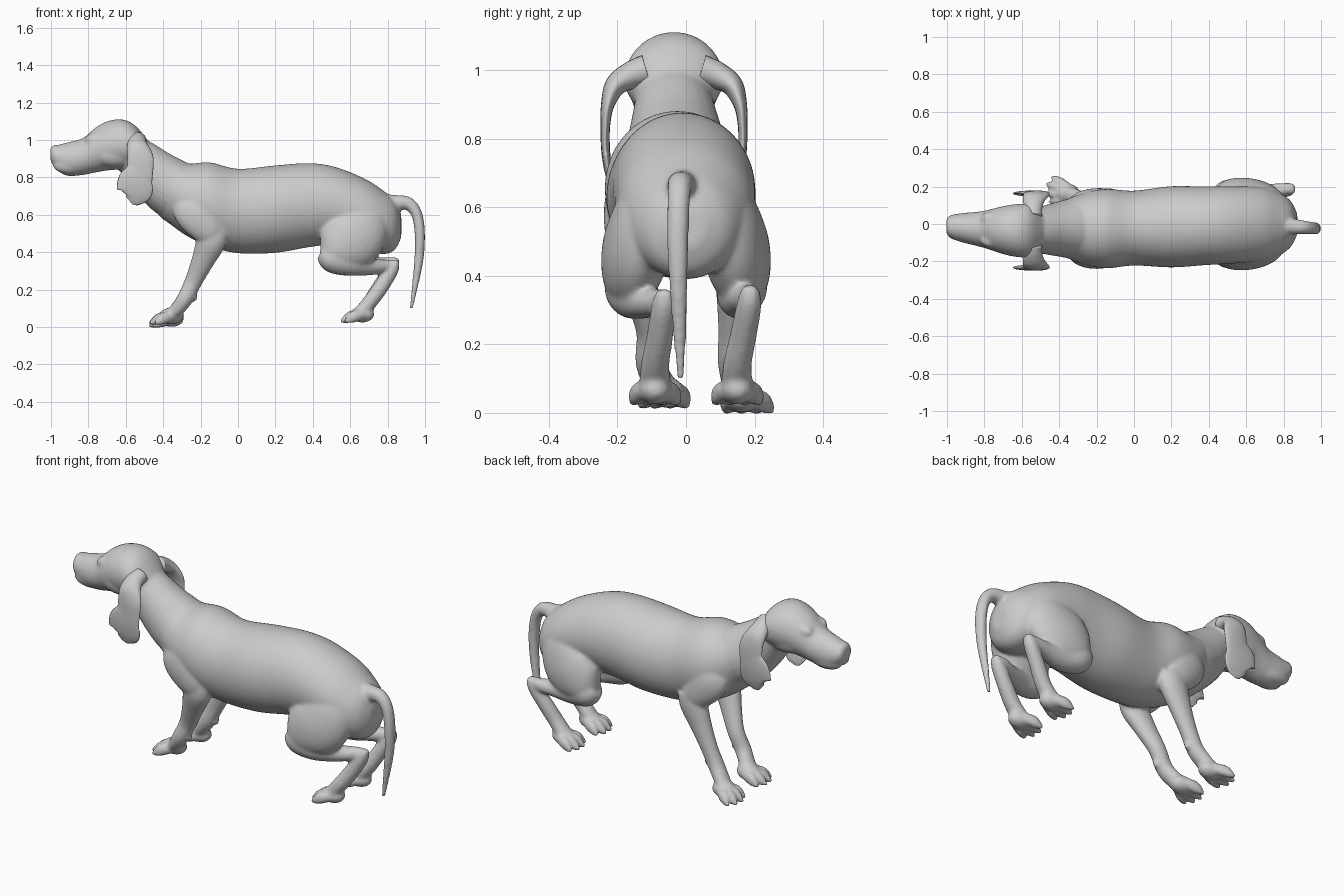
import bpy, bmesh
from math import sin, cos, pi, radians
from mathutils import Vector, Matrix

Y = Vector((0, 1, 0))
X = Vector((1, 0, 0))


def spline(pts, steps=6):
    """Catmull-Rom through rows of numbers."""
    out = []
    p = [pts[0]] + list(pts) + [pts[-1]]
    for i in range(1, len(p) - 2):
        for s in range(steps):
            t = s / steps
            out.append([0.5 * (2 * b + (c - a) * t + (2 * a - 5 * b + 4 * c - d) * t * t
                               + (3 * b - a - 3 * c + d) * t ** 3)
                        for a, b, c, d in zip(p[i - 1], p[i], p[i + 1], p[i + 2])])
    out.append(list(pts[-1]))
    return out


def tube(bm, pts, ref=Y, fixed=None, sides=24):
    """Loft ellipses; rows are x, y, z, half width along ref, half width across."""
    rows = spline(pts)
    cen = [Vector(r[:3]) for r in rows]
    rings = []
    for i, r in enumerate(rows):
        t = fixed or (cen[min(i + 1, len(cen) - 1)] - cen[max(i - 1, 0)]).normalized()
        u = (ref - t * ref.dot(t)).normalized()
        v = t.cross(u)
        rings.append([bm.verts.new(cen[i] + u * max(r[3], .003) * cos(2 * pi * k / sides)
                                   + v * max(r[4], .003) * sin(2 * pi * k / sides))
                      for k in range(sides)])
    faces = [bm.faces.new(rings[0][::-1]), bm.faces.new(rings[-1])]
    for a, b in zip(rings, rings[1:]):
        for k in range(sides):
            n = (k + 1) % sides
            faces.append(bm.faces.new((a[k], a[n], b[n], b[k])))
    bmesh.ops.recalc_face_normals(bm, faces=faces)


def profile(bm, rows):
    """Loft along x; rows are x, y, top z, bottom z, half width."""
    tube(bm, [(x, y, (a + b) / 2, w, (a - b) / 2) for x, y, a, b, w in rows], fixed=X, sides=56)


def ball(bm, c, s):
    bmesh.ops.create_uvsphere(bm, u_segments=20, v_segments=12, radius=1,
                              matrix=Matrix.Translation(c) @ Matrix.Diagonal((*s, 1)))


def paw(bm, x, y, z, turn, size=1.0):
    """Pad with four fanned toes and claws, pointing to -x; z is the sole."""
    ball(bm, (x, y, z + .05 * size), (.065 * size, .05 * size, .044 * size))
    for k in (-1.5, -.5, .5, 1.5):
        d = Matrix.Rotation(radians(turn) + k * .22, 3, 'Z') @ Vector((-1, 0, 0))
        reach = (.105 if abs(k) < 1 else .085) * size
        base = Vector((x, y - k * .024, z))
        tip = base + d * reach
        tube(bm, [(*(base + Vector((0, 0, .05))), .022, .027),
                  (*(base + d * reach * .55 + Vector((0, 0, .038))), .025, .033),
                  (*(base + d * reach * .88 + Vector((0, 0, .022))), .019, .023),
                  (*(tip + d * .014 + Vector((0, 0, .008))), .007, .008)], sides=12)


def finish(bm, name):
    me = bpy.data.meshes.new(name)
    bm.to_mesh(me)
    bm.free()
    for p in me.polygons:
        p.use_smooth = True
    ob = bpy.data.objects.new(name, me)
    bpy.context.collection.objects.link(ob)
    return ob


bm = bmesh.new()

# Torso
profile(bm, [(-.46, -.025, .76, .67, .04), (-.42, -.025, .85, .595, .10), (-.37, -.025, .895, .555, .15),
             (-.27, -.025, .873, .485, .19), (-.15, -.025, .88, .43, .212),
             (0, -.022, .846, .395, .20), (.2, -.015, .864, .397, .217), (.38, -.01, .876, .427, .21),
             (.52, -.005, .856, .44, .207), (.68, 0, .792, .41, .197), (.78, 0, .727, .39, .165),
             (.84, 0, .675, .415, .12), (.873, 0, .60, .48, .055)])
# Neck
tube(bm, [(-.64, -.035, .96, .10, .09), (-.54, -.035, .90, .115, .115), (-.43, -.03, .80, .14, .145),
          (-.33, -.025, .73, .16, .16), (-.22, -.025, .68, .15, .15)])
# Head and muzzle
profile(bm, [(-1.003, -.012, .955, .895, .035), (-.985, -.014, .967, .86, .06), (-.92, -.02, .985, .81, .078),
             (-.83, -.027, 1.01, .813, .093), (-.77, -.03, 1.06, .825, .108), (-.70, -.033, 1.1, .837, .128),
             (-.62, -.035, 1.11, .845, .142), (-.55, -.035, 1.078, .865, .137), (-.48, -.035, .995, .90, .07)])
# Nose, brows, cheeks and lips
ball(bm, (-.978, -.014, .945), (.025, .048, .03))
for s in (-1, 1):
    ball(bm, (-.76, -.03 + s * .06, 1.0), (.06, .038, .038))
    ball(bm, (-.66, -.035 + s * .07, .93), (.12, .055, .075))
    ball(bm, (-.89, -.02 + s * .03, .865), (.10, .045, .05))
# Tail
tube(bm, [(.76, -.01, .65, .055, .065), (.84, -.013, .663, .044, .044), (.91, -.018, .66, .036, .036),
          (.955, -.022, .605, .033, .03), (.972, -.024, .5, .032, .028), (.967, -.022, .36, .026, .025),
          (.943, -.018, .2, .018, .016), (.925, -.015, .095, .01, .009)])

# Hind legs: side, hock y, ankle y, lift
for s, hy, ay, dz in ((-1, -.065, -.09, 0), (1, .185, .15, .012)):
    tube(bm, [(.72, s * .07, .68, .05, .06), (.68, s * .11, .59, .09, .14), (.62, s * .143, .49, .098, .17),
              (.55, s * .16, .42, .088, .145), (.50, s * .166, .365, .065, .075), (.485, s * .165, .33, .03, .03)])
    tube(bm, [(.445, s * .165, .40, .045, .04), (.50, s * .165, .37, .073, .077),
              (.60, s * .155, .343, .064, .07), (.71, (hy + s * .15) / 2, .322 + dz, .047, .045),
              (.80, hy, .328 + dz, .034, .034), (.85, hy, .345 + dz, .02, .02)])
    tube(bm, [(.85, hy, .357 + dz, .022, .015), (.825, hy, .31 + dz, .036, .036),
              (.765, (hy + ay) / 2, .215 + dz, .039, .041), (.71, ay, .14, .042, .04),
              (.655, ay, .075, .048, .038)])
    paw(bm, .665, ay, .018, 0)

# Front legs: side, elbow y, wrist y, paw y, sole height, turn
for s, ey, wy, py, sole, turn in ((-1, -.165, -.105, -.055, .008, 8), (1, .135, .135, .165, -.006, -12)):
    tube(bm, [(-.28, s * .10 - .02, .72, .05, .07), (-.24, s * .148 - .025, .63, .06, .11),
              (-.16, s * .155 - .022, .52, .058, .09), (-.12, ey, .44, .035, .045)])
    tube(bm, [(-.12, ey, .53, .05, .07), (-.143, ey, .46, .056, .08), (-.19, (ey + wy) / 2, .35, .047, .061),
              (-.24, wy, .24, .041, .047), (-.285, wy, .15, .043, .043),
              (-.33, (wy + py) / 2, .09, .046, .038), (-.37, py, .05 + sole, .045, .032)])
    ball(bm, (-.235, wy, .16), (.018, .02, .025))
    paw(bm, -.355, py, sole, turn, 1.03)

# Fuse the overlapping forms into one smooth skin
body = finish(bm, "dog_body")
rm = body.modifiers.new("fuse", 'REMESH')
rm.mode = 'VOXEL'
rm.voxel_size = .0085
rm.use_smooth_shade = True
sm = body.modifiers.new("soften", 'SMOOTH')
sm.factor = .5
sm.iterations = 9

# Hanging ears, mirrored about the head's centre line
for name, s in (("left_ear", -1), ("right_ear", 1)):
    bm = bmesh.new()
    tube(bm, [(x, -.035 + s * y, z, w, t) for x, y, z, w, t in (
        (-.54, .08, 1.0, .05, .045), (-.54, .125, .985, .05, .04), (-.535, .17, .955, .06, .032),
        (-.522, .193, .90, .07, .02), (-.525, .20, .84, .072, .014), (-.548, .20, .775, .095, .013),
        (-.552, .194, .72, .092, .012), (-.565, .188, .69, .06, .01), (-.58, .185, .675, .025, .005))],
        ref=X)
    finish(bm, name)
